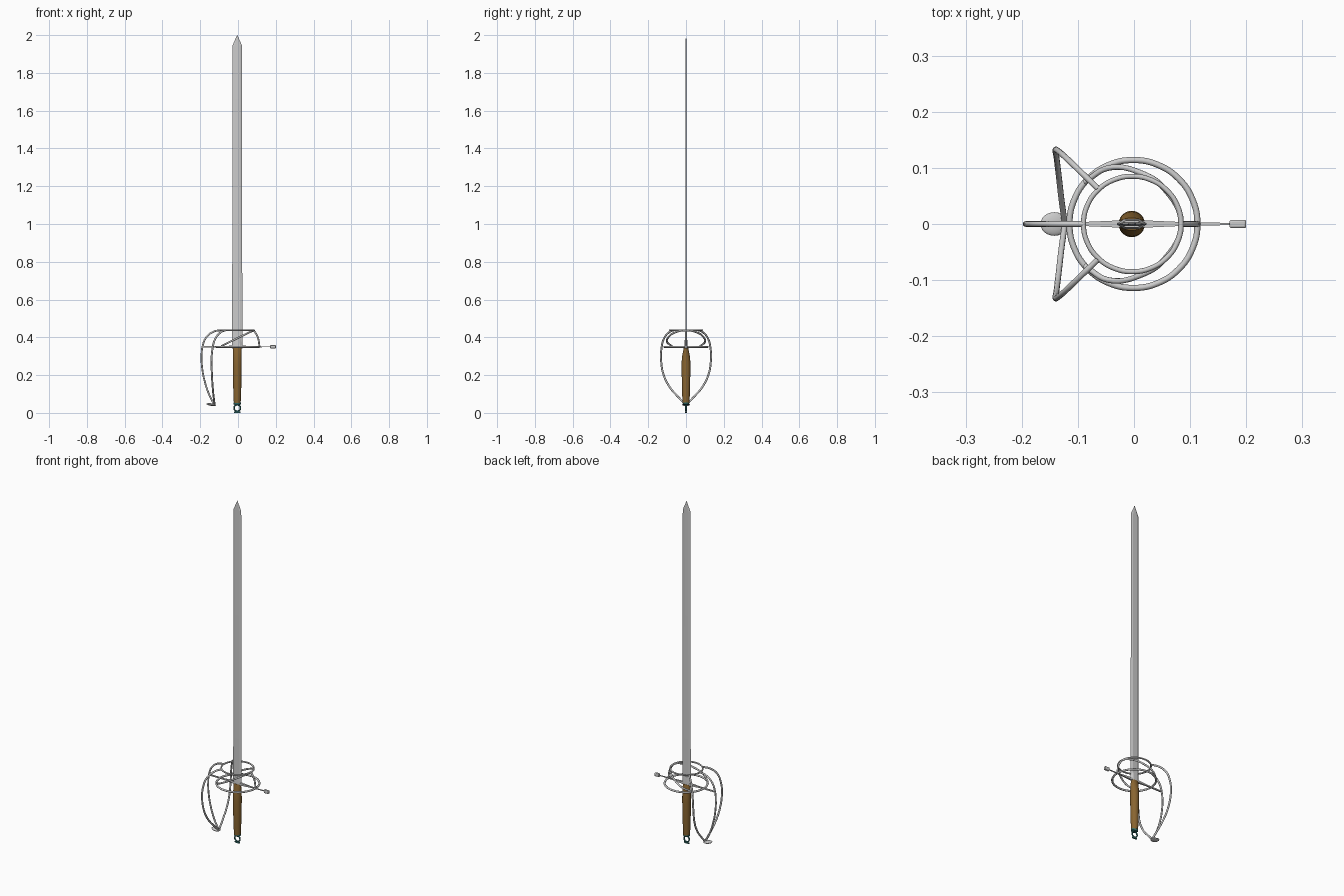
import bpy, bmesh, math
from mathutils import Vector

if "Cube" in bpy.data.objects:
    bpy.data.objects.remove(bpy.data.objects["Cube"])

CX = -0.004  # blade and grip axis


def material(name, rgb):
    m = bpy.data.materials.new(name)
    m.diffuse_color = (*rgb, 1)
    m.use_nodes = True
    m.node_tree.nodes["Principled BSDF"].inputs["Base Color"].default_value = m.diffuse_color
    return m


wood = material("brown_leather", (0.25, 0.13, 0.03))
teal = material("dark_teal", (0.03, 0.16, 0.15))


def finish(ob, mat=None, angle=40):
    bpy.ops.object.select_all(action='DESELECT')
    ob.select_set(True)
    bpy.context.view_layer.objects.active = ob
    bpy.ops.object.shade_smooth_by_angle(angle=math.radians(angle))
    if mat:
        ob.data.materials.append(mat)
    return ob


def loft(name, sections, mat=None, angle=40):
    """Skin a list of closed point loops and cap both ends."""
    bm = bmesh.new()
    rows = [[bm.verts.new(p) for p in s] for s in sections]
    n = len(rows[0])
    for a, b in zip(rows, rows[1:]):
        for i in range(n):
            j = (i + 1) % n
            bm.faces.new((a[i], a[j], b[j], b[i]))
    bm.faces.new(rows[0][::-1])
    bm.faces.new(rows[-1])
    bmesh.ops.recalc_face_normals(bm, faces=bm.faces)
    me = bpy.data.meshes.new(name)
    bm.to_mesh(me)
    bm.free()
    ob = bpy.data.objects.new(name, me)
    bpy.context.collection.objects.link(ob)
    return finish(ob, mat, angle)


def oval(z, rx, ry, n=24):
    return [(CX + rx * math.cos(2 * math.pi * i / n),
             ry * math.sin(2 * math.pi * i / n), z) for i in range(n)]


def rod(name, pts, r, cyclic=False):
    """Round bar through the given points."""
    cu = bpy.data.curves.new(name, 'CURVE')
    cu.dimensions = '3D'
    cu.bevel_depth = r
    cu.bevel_resolution = 3
    cu.resolution_u = 6
    cu.use_fill_caps = True
    sp = cu.splines.new('BEZIER')
    sp.bezier_points.add(len(pts) - 1)
    for b, p in zip(sp.bezier_points, pts):
        b.co = p
        b.handle_left_type = b.handle_right_type = 'AUTO'
    sp.use_cyclic_u = cyclic
    ob = bpy.data.objects.new(name, cu)
    bpy.context.collection.objects.link(ob)
    bpy.ops.object.select_all(action='DESELECT')
    ob.select_set(True)
    bpy.context.view_layer.objects.active = ob
    bpy.ops.object.convert(target='MESH')
    return finish(bpy.context.object)


def circle(cx, rx, ry, z, n=16):
    return [(cx + rx * math.cos(2 * math.pi * i / n),
             ry * math.sin(2 * math.pi * i / n), z) for i in range(n)]


# Blade: flat six-sided section with a pointed tip
def blade_section(z, w, t, f=0.5):
    return [(CX + x, y, z) for x, y in
            ((w, 0), (f * w, t), (-f * w, t), (-w, 0), (-f * w, -t), (f * w, -t))]


loft("blade", [blade_section(0.34, 0.027, 0.004), blade_section(1.945, 0.025, 0.003),
               blade_section(2.0, 0.001, 0.0005)], angle=5)

# Collar where the blade meets the guard
loft("collar", [blade_section(0.34, 0.027, 0.009), blade_section(0.365, 0.027, 0.009),
                blade_section(0.392, 0.022, 0.006)], angle=10)

# Grip, narrowing in depth towards the guard
loft("grip", [oval(z, rx, ry) for z, rx, ry in (
    (0.052, 0.018, 0.018), (0.09, 0.020, 0.020), (0.16, 0.022, 0.022),
    (0.25, 0.0235, 0.0235), (0.29, 0.0235, 0.022), (0.325, 0.023, 0.016),
    (0.347, 0.023, 0.011))], wood)

# Pommel: cap, open ring and foot
loft("pommel_cap", [oval(0.042, 0.014, 0.014), oval(0.046, 0.019, 0.017),
                    oval(0.054, 0.019, 0.017)], teal)
bpy.ops.mesh.primitive_torus_add(location=(CX, 0, 0.026), rotation=(math.pi / 2, 0, 0),
                                 major_radius=0.017, minor_radius=0.004,
                                 major_segments=24, minor_segments=8)
bpy.context.object.name = "pommel_ring"
finish(bpy.context.object, teal)
loft("pommel_foot", [oval(0.0, 0.017, 0.004), oval(0.007, 0.017, 0.004)], teal)

# Guard rings: wide lower ring, small upper ring, slanted ring between them
rod("lower_ring", circle(-0.001, 0.114, 0.114, 0.35), 0.0055, True)
rod("upper_ring", circle(-0.003, 0.087, 0.085, 0.438), 0.0045, True)
half = [(0.055, 0.062, 0.424), (0.01, 0.092, 0.402),
        (-0.045, 0.1, 0.375), (-0.088, 0.075, 0.354)]
rod("slanted_ring", [(x, -y, z) for x, y, z in half[::-1]] + [(0.084, 0, 0.437)] + half, 0.005)
rod("ring_post", [(0.084, 0, 0.437), (0.105, 0, 0.4), (0.114, 0, 0.35)], 0.005)

# Cross bar with end knob
loft("cross_bar", [[(x, y * s, 0.35 + z * s) for y, z in
                    ((0.004, 0.004), (-0.004, 0.004), (-0.004, -0.004), (0.004, -0.004))]
                   for x, s in ((-0.188, 0.9), (-0.09, 0.9), (-0.025, 1.6),
                                (0.02, 1.6), (0.1, 0.7), (0.175, 0.5))])
bpy.ops.mesh.primitive_cube_add(size=1, location=(0.185, 0, 0.35))
knob = bpy.context.object
knob.name = "cross_bar_knob"
knob.scale = (0.03, 0.015, 0.019)
bpy.ops.object.transform_apply(location=False, rotation=False, scale=True)
bev = knob.modifiers.new("bevel", 'BEVEL')
bev.width = 0.004
bev.segments = 3
finish(knob)

# Knuckle bows: one in the middle, one each side
rod("middle_bow", [(-0.09, 0, 0.438), (-0.13, 0, 0.43), (-0.168, 0, 0.4), (-0.187, 0, 0.355),
                   (-0.193, 0, 0.3), (-0.19, 0, 0.24), (-0.177, 0, 0.17),
                   (-0.154, 0, 0.1), (-0.128, 0, 0.048)], 0.005)
for side, s in (("left", 1), ("right", -1)):
    rod(side + "_bow", [(x, s * y, z) for x, y, z in (
        (-0.064, 0.063, 0.438), (-0.09, 0.088, 0.428), (-0.12, 0.117, 0.393),
        (-0.135, 0.13, 0.34), (-0.14, 0.132, 0.28), (-0.138, 0.118, 0.2),
        (-0.134, 0.085, 0.135), (-0.129, 0.042, 0.085), (-0.124, 0.006, 0.048))], 0.0052)

# Oval button that joins the bows
bpy.ops.mesh.primitive_uv_sphere_add(segments=24, ring_count=12, radius=1,
                                     location=(-0.142, 0, 0.044), rotation=(0, 0.15, 0))
button = bpy.context.object
button.name = "bow_button"
button.scale = (0.025, 0.021, 0.007)
finish(button)
